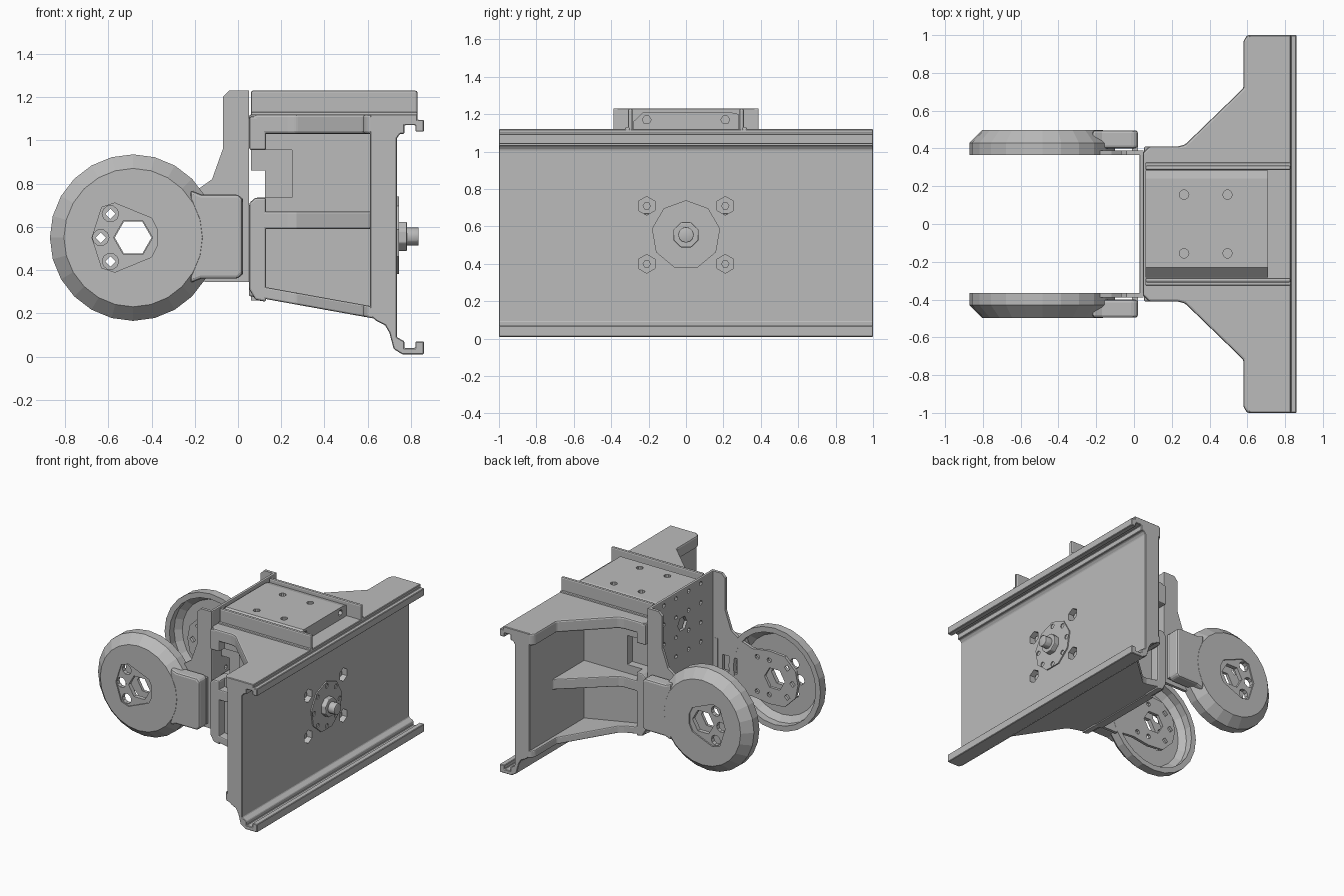
import bpy, bmesh, math
from mathutils import Vector

cube = bpy.data.objects.get("Cube")
if cube:
    bpy.data.objects.remove(cube)

metal = bpy.data.materials.new("grey_metal")
metal.use_nodes = True
GREY = (0.5, 0.5, 0.5, 1)
metal.diffuse_color = GREY
metal.node_tree.nodes["Principled BSDF"].inputs["Base Color"].default_value = GREY


def finish(name, bm):
    bmesh.ops.recalc_face_normals(bm, faces=bm.faces)
    mesh = bpy.data.meshes.new(name)
    bm.to_mesh(mesh)
    bm.free()
    mesh.materials.append(metal)
    obj = bpy.data.objects.new(name, mesh)
    bpy.context.collection.objects.link(obj)
    return obj


def apply(obj, mod):
    bpy.context.view_layer.objects.active = obj
    bpy.ops.object.modifier_apply(modifier=mod.name)


def place(axis, p, d):
    """2D profile point plus depth along the axis."""
    return {"x": (d, p[0], p[1]), "y": (p[0], d, p[1]), "z": (p[0], p[1], d)}[axis]


def add_prism(bm, pts, axis, a, b):
    lo = [bm.verts.new(place(axis, p, a)) for p in pts]
    hi = [bm.verts.new(place(axis, p, b)) for p in pts]
    bm.faces.new(lo)
    bm.faces.new(hi[::-1])
    for i in range(len(pts)):
        j = (i + 1) % len(pts)
        bm.faces.new((lo[i], lo[j], hi[j], hi[i]))


def prism(name, pts, axis, a, b, bevel=0.0, segments=2):
    bm = bmesh.new()
    add_prism(bm, pts, axis, a, b)
    obj = finish(name, bm)
    if bevel:
        mod = obj.modifiers.new("bevel", "BEVEL")
        mod.width, mod.segments, mod.limit_method = bevel, segments, "ANGLE"
        apply(obj, mod)
    return obj


def rect(u0, u1, v0, v1):
    return [(u0, v0), (u1, v0), (u1, v1), (u0, v1)]


def ring(u, v, r, n, turn=0.0):
    return [(u + r * math.cos(turn + math.tau * i / n),
             v + r * math.sin(turn + math.tau * i / n)) for i in range(n)]


def cut(obj, shapes, axis, a, b):
    """Subtract a set of separate prisms."""
    bm = bmesh.new()
    for pts in shapes:
        add_prism(bm, pts, axis, a, b)
    cutter = finish("cutter", bm)
    cutter.hide_render = True
    mod = obj.modifiers.new("cut", "BOOLEAN")
    mod.operation, mod.solver, mod.object = "DIFFERENCE", "EXACT", cutter
    apply(obj, mod)
    bpy.data.objects.remove(cutter)


# Rail panel with hooked top and bottom edges
panel_profile = [
    (.61, .19), (.64, .165), (.68, .145), (.70, .11), (.72, .035), (.76, .01),
    (.86, .01), (.86, .07), (.82, .07), (.82, .04), (.77, .04), (.77, .07),
    (.735, .09), (.735, 1.01), (.75, 1.03), (.77, 1.03), (.77, 1.07), (.82, 1.07),
    (.82, 1.04), (.86, 1.04), (.86, 1.095), (.83, 1.095), (.83, 1.12), (.61, 1.12)]
panel = prism("rail_panel", panel_profile, "y", -1, 1, .004, 1)
sockets = [(y, z) for y in (-.21, .21) for z in (.40, .71)]
cut(panel, [ring(y, z, .05, 6, math.pi / 6) for y, z in sockets], "x", .67, .80)
for y, z in sockets:
    prism("socket_bolt", ring(y, z, .022, 6), "x", .66, .71)


# Tapered shelves
def shelf_outline(tip):
    half = [(.70, 1), (tip + .02, 1), (tip, .97), (tip, .72), (.27, .42), (.23, .41),
            (.08, .41), (.05, .38)]
    return half + [(x, -y) for x, y in reversed(half)]


prism("top_shelf", shelf_outline(.58), "z", 1.03, 1.12, .012)
prism("middle_shelf", shelf_outline(.61), "z", .59, .67, .008)
bottom = prism("bottom_shelf", shelf_outline(.58), "z", .28, .335, .008)
for v in bottom.data.vertices:
    v.co.z -= .18 * (v.co.x - .05)

# Front columns and side webs
wall_profile = [(.12, .28), (.68, .18), (.68, 1.10), (.12, 1.10), (.12, .955),
                (.25, .955), (.25, .735), (.12, .735)]
lower_column = [(.052, .31), (.08, .262), (.13, .253), (.13, .735), (.08, .735), (.052, .71)]
for s, side in ((1, "left"), (-1, "right")):
    prism(side + "_web", wall_profile, "y", s * .285, s * .345)
    prism(side + "_lower_column", lower_column, "y", s * .27, s * .41, .01)
    prism(side + "_upper_column", rect(.052, .13, .955, 1.11), "y", s * .27, s * .41, .01)
    prism(side + "_top_flange", rect(.06, .83, 1.09, 1.23), "y", s * .285, s * .31, .01)
    prism(side + "_flange_foot", rect(.06, .83, 1.11, 1.13), "y", s * .30, s * .325, .006)
prism("column_web", rect(-.28, .28, .26, .72), "x", .06, .12)

# Motor housing between the flanges
housing = prism("motor_housing", [(-.282, .86), (.282, .86), (.282, 1.2), (.24, 1.21),
                                  (-.23, 1.21), (-.282, 1.16)], "x", .06, .71)
cut(housing, [ring(x, y, .025, 10) for x in (.265, .495) for y in (-.155, .155)],
    "z", 1.17, 1.25)
cut(housing, [ring(y, 1.17, .024, 6) for y in (-.21, .21)], "x", .68, .75)
prism("motor_body", rect(-.282, .282, .40, .87), "x", .125, .62)

# Perforated base of the fork
base = prism("fork_base", rect(-.385, .385, .35, 1.23), "x", .03, .052, .006)
grid = (-.22, -.075, .075, .22)
cut(base, [ring(y, .97 + z, .016, 8) for y in grid for z in grid], "x", 0, .1)
cut(base, [ring(0, .97, .055, 6)], "x", 0, .1)

# Fork arms and wheel covers
CX, CZ = -.485, .55
HOLES = [(-.59, .66), (-.635, .55), (-.59, .44)]
arm_profile = [
    (.05, .345), (.05, 1.23), (-.04, 1.23), (-.07, 1.20), (-.07, .96), (-.12, .82),
    (-.19, .77), (-.30, .73), (-.44, .75), (-.57, .74), (-.66, .65), (-.68, .55),
    (-.66, .45), (-.57, .36), (-.44, .35), (-.30, .37), (-.20, .36), (-.15, .345)]
wheel_profile = [(0, .455), (.30, .455), (.345, .42), (.345, .365), (.385, .365),
                 (.385, .43), (.32, .497), (0, .497)]
recess = [(-.675, .55), (-.63, .69), (-.57, .71), (-.40, .64), (-.375, .59),
          (-.375, .51), (-.40, .46), (-.57, .39), (-.63, .41)]

for s, side in ((1, "left"), (-1, "right")):
    arm = prism(side + "_fork_arm", arm_profile, "y", s * .366, s * .388)
    small = [ring(x, z, .024, 4) for x, z in HOLES]
    small += [ring(x, z, .018, 8) for x in (-.44, -.34) for z in (.42, .68)]
    small += [ring(CX, CZ, .085, 6), rect(-.17, -.05, .50, .62)]
    cut(arm, small, "y", s * .33, s * .42)

    # Hollow cover turned around the wheel axis
    bm = bmesh.new()
    verts = [bm.verts.new((CX + r, s * y, CZ)) for r, y in wheel_profile]
    edges = [bm.edges.new(pair) for pair in zip(verts, verts[1:])]
    bmesh.ops.spin(bm, geom=verts + edges, cent=(CX, 0, CZ), axis=Vector((0, 1, 0)),
                   angle=math.tau, steps=24)
    bmesh.ops.remove_doubles(bm, verts=bm.verts, dist=.0005)
    cover = finish(side + "_wheel_cover", bm)
    cut(cover, [recess], "y", s * .487, s * .55)
    cut(cover, [ring(CX, CZ, .09, 6)] + [ring(x, z, .038, 10) for x, z in HOLES],
        "y", s * .40, s * .55)

    # Tongue joining the cover to the fork
    tongue = [(-.22, .34), (-.17, .36), (0, .36), (.022, .38), (.022, .73),
              (0, .75), (-.17, .75), (-.22, .77)]
    prism(side + "_cover_tongue", tongue, "y", s * .40, s * .496, .018)
    prism(side + "_tongue_foot", rect(-.01, .022, .38, .73), "y", s * .364, s * .41)

# Hub plate, nut and shaft on the panel
hub = prism("hub_plate", ring(0, CZ + .005, .185, 9, math.pi / 2), "x", .73, .744)
cut(hub, [ring(*p, .018, 8) for p in ring(0, CZ + .005, .152, 8)], "x", .737, .78)
prism("hub_nut", ring(0, CZ + .005, .073, 8, math.pi / 8), "x", .735, .782, .006)
shaft = prism("hub_shaft", ring(0, CZ + .005, .042, 12), "x", .735, .835, .004)

bpy.ops.object.select_all(action="DESELECT")
shaft.select_set(True)
bpy.context.view_layer.objects.active = shaft
bpy.ops.object.shade_smooth_by_angle(angle=math.radians(35))
